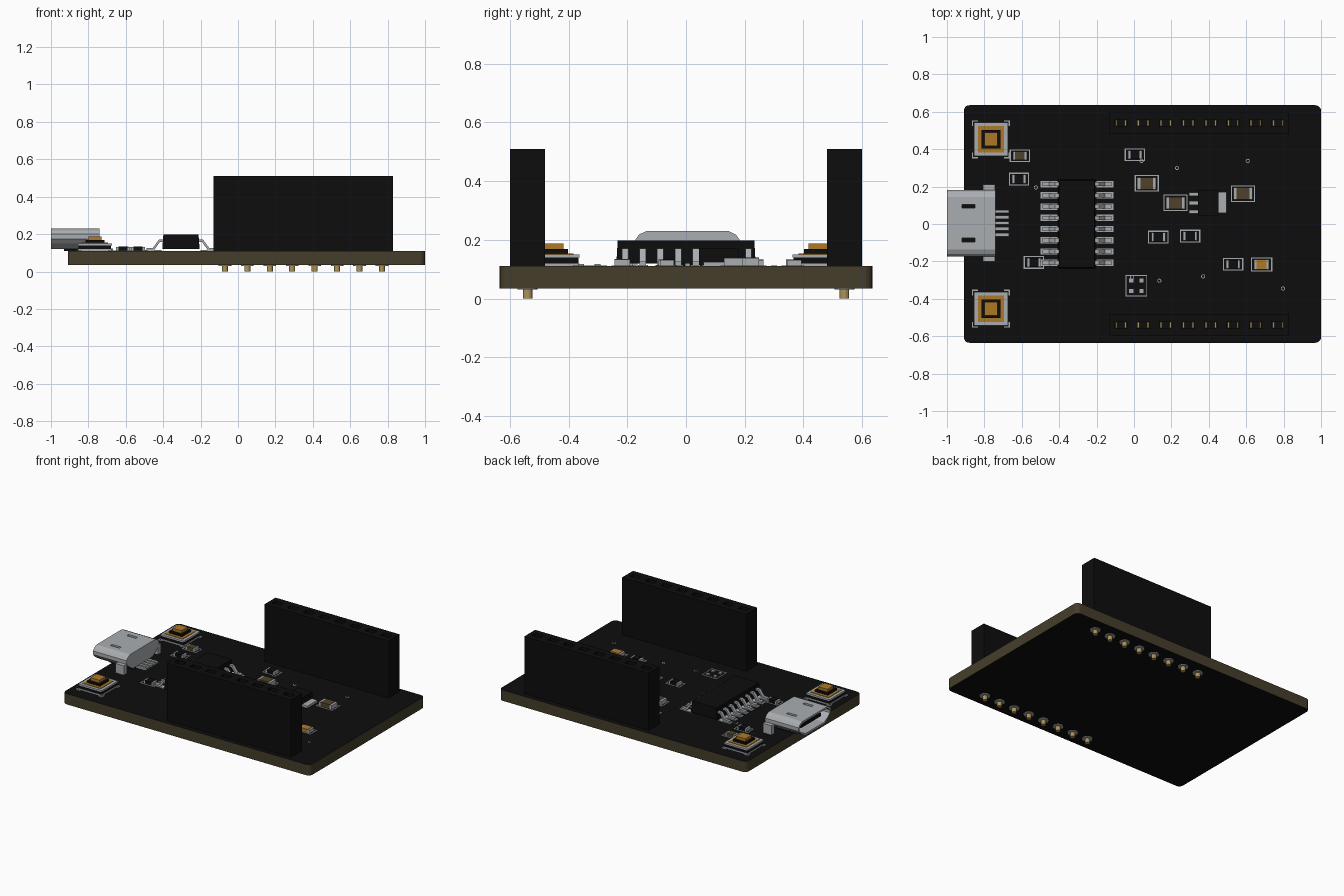
import bpy
import bmesh
from mathutils import Matrix, Vector

cube = bpy.data.objects.get("Cube")
if cube:
    bpy.data.objects.remove(cube, do_unlink=True)


def material(name, r, g, b):
    m = bpy.data.materials.new(name)
    m.use_nodes = True
    m.diffuse_color = (r, g, b, 1)
    m.node_tree.nodes["Principled BSDF"].inputs["Base Color"].default_value = (r, g, b, 1)
    return m


BLACK = material("black", .004, .004, .004)
OLIVE = material("olive board edge", .06, .048, .024)
SILVER = material("silver", .4, .42, .44)
AMBER = material("amber", .42, .19, .02)
BRASS = material("brass", .42, .29, .1)
BROWN = material("brown ceramic", .08, .055, .025)

TOP, UNDER = .11, .035      # board surfaces
SILK = .003                 # printed line thickness


def finish(name, bm, *mats):
    bmesh.ops.recalc_face_normals(bm, faces=bm.faces)
    mesh = bpy.data.meshes.new(name)
    bm.to_mesh(mesh)
    bm.free()
    ob = bpy.data.objects.new(name, mesh)
    bpy.context.collection.objects.link(ob)
    for m in mats:
        mesh.materials.append(m)
    return ob


def add_box(bm, x, y, z0, sx, sy, z1):
    """Box centred on x, y, reaching from z0 to z1."""
    mat = Matrix.Translation((x, y, (z0 + z1) / 2)) @ Matrix.Diagonal((sx, sy, z1 - z0, 1))
    return bmesh.ops.create_cube(bm, size=1, matrix=mat)["verts"]


def boxes(name, mat, items):
    bm = bmesh.new()
    for it in items:
        add_box(bm, *it)
    return finish(name, bm, mat)


def cylinders(name, mat, spots, radius, z0, z1, sides=16):
    bm = bmesh.new()
    for x, y in spots:
        bmesh.ops.create_cone(bm, cap_ends=True, segments=sides, radius1=radius, radius2=radius,
                              depth=z1 - z0, matrix=Matrix.Translation((x, y, (z0 + z1) / 2)))
    return finish(name, bm, mat)


def add_prism(bm, points, offset):
    face = bm.faces.new([bm.verts.new(p) for p in points])
    moved = bmesh.ops.extrude_face_region(bm, geom=[face])["geom"]
    bmesh.ops.translate(bm, vec=Vector(offset), verts=[v for v in moved if isinstance(v, bmesh.types.BMVert)])


def cut(ob, cutter):
    cutter.hide_render = True
    cutter.hide_viewport = True
    mod = ob.modifiers.new("cut", "BOOLEAN")
    mod.operation = "DIFFERENCE"
    mod.solver = "EXACT"
    mod.object = cutter


def outline(x, y, w, h, t=.006):
    """Four printed lines around a rectangle."""
    z = TOP + SILK
    return ([(x, y + s * h / 2, TOP, w + t, t, z) for s in (-1, 1)]
            + [(x + s * w / 2, y, TOP, t, h, z) for s in (-1, 1)])


# circuit board: black faces, olive rim
bm = bmesh.new()
add_box(bm, .045, 0, UNDER, 1.91, 1.27, TOP)
upright = [e for e in bm.edges if abs(e.verts[0].co.z - e.verts[1].co.z) > .01]
bmesh.ops.bevel(bm, geom=upright, offset=.03, segments=5, affect="EDGES", profile=.5)
bm.normal_update()
for f in bm.faces:
    f.material_index = 0 if abs(f.normal.z) > .5 else 1
finish("circuit_board", bm, BLACK, OLIVE)

# two tall socket headers with pins, solder pads and contacts
pin_x = [-.07 + .12 * i for i in range(8)]
HEAD = .51
for side, tag in ((-1, "front"), (1, "back")):
    y = side * .54
    header = boxes(tag + "_header", BLACK, [(.35, y, TOP, .96, .12, HEAD)])
    holes = boxes(tag + "_header_hole_cutter", BLACK,
                  [(x, y, HEAD - .15, .065, .04, HEAD + .1) for x in pin_x])
    cut(header, holes)
    boxes(tag + "_header_contacts", BRASS,
          [(x + s * .025, y, HEAD - .15, .01, .03, HEAD - .03) for x in pin_x for s in (-1, 1)])
    spots = [(x, y) for x in pin_x]
    cylinders(tag + "_solder_pads", SILVER, spots, .034, UNDER - .005, UNDER)
    cylinders(tag + "_header_pins", BRASS, spots, .016, 0, UNDER)

# socket shell: hollow rounded profile with two slots on top
UY = .005
half = [(.11, .12), (.155, .15), (.178, .175), (.178, .2), (.165, .218), (.14, .23)]


def shell_profile(x, inset):
    mid = .175
    ring = half + [(-a, b) for a, b in reversed(half)]
    return [(x, UY + a * (1 - inset * .5), mid + (b - mid) * (1 - inset * 2)) for a, b in ring]


bm = bmesh.new()
add_prism(bm, shell_profile(-1, 0), (.26, 0, 0))
shell = finish("socket_shell", bm, SILVER)
bm = bmesh.new()
add_prism(bm, shell_profile(-1.1, .12), (.31, 0, 0))
cut(shell, finish("socket_cavity_cutter", bm, SILVER))
cut(shell, boxes("socket_slot_cutter", SILVER,
                 [(-.885, UY + s * .09, .2, .07, .02, .3) for s in (-1, 1)]))
boxes("socket_tongue", BLACK, [(-.87, UY, .165, .2, .22, .185), (-.785, UY, .14, .01, .32, .21)])
boxes("socket_contacts", BRASS, [(-.89, UY + i * .03, .16, .14, .014, .165) for i in range(-2, 3)])
boxes("socket_wings", SILVER, [(-.775, UY + s * .188, TOP, .065, .036, .175) for s in (-1, 1)])
boxes("socket_base", BLACK, [(-.84, UY, TOP, .18, .2, .122)])
boxes("socket_solder_tails", SILVER,
      [(-.705, UY + i * .031, TOP, .075, .018, TOP + .012) for i in range(-2, 3)])

# push buttons: stack of shrinking square layers
layers = [("feet", SILVER, .18, TOP, .12), ("base", BLACK, .174, .12, .14),
          ("frame", SILVER, .18, .14, .15), ("plate", AMBER, .14, .15, .154),
          ("collar", BLACK, .1, .154, .168), ("cap", AMBER, .07, .168, .187)]
BX = -.765
for side, tag in ((-1, "front"), (1, "back")):
    y = side * .453
    for part, mat, w, z0, z1 in layers:
        boxes(f"{tag}_button_{part}", mat, [(BX, y, z0, w, w, z1)])
    marks = []
    for sx in (-1, 1):
        for sy in (-1, 1):
            marks.append((BX + sx * .085, y + sy * .098, TOP, .03, .007, TOP + SILK))
            marks.append((BX + sx * .098, y + sy * .085, TOP, .007, .03, TOP + SILK))
    boxes(tag + "_button_corner_marks", SILVER, marks)

# main chip with bent leads
CX = -.305
lead_y = [.213 - .06 * i for i in range(8)]
bm = bmesh.new()
body = add_box(bm, CX, 0, .12, .2, .475, .197)
for v in body:
    if v.co.z > .15:
        v.co.x = CX + (v.co.x - CX) * .94
        v.co.y *= .98
finish("main_chip", bm, BLACK)
bm = bmesh.new()
bend = [(.09, .17), (.118, .17), (.15, .127), (.185, .127),
        (.185, .115), (.143, .115), (.113, .158), (.09, .158)]
for s in (-1, 1):
    for y in lead_y:
        add_prism(bm, [(CX + s * a, y - .011, b) for a, b in bend], (0, .022, 0))
finish("main_chip_leads", bm, SILVER)
boxes("main_chip_pads", SILVER,
      [(CX + s * .15, y, TOP, .09, .034, TOP + .004) for s in (-1, 1) for y in lead_y])

# small two-ended parts: name, colour, places, large or small
chips = [("resistor", BLACK, .05, [(-.615, .24), (.005, .37), (.13, -.07), (.3, -.065),
                                   (.53, -.215), (-.535, -.205)]),
         ("small_capacitor", BROWN, .05, [(-.61, .365)]),
         ("large_capacitor", BROWN, .068, [(.068, .217), (.222, .113), (.583, .162)]),
         ("indicator_light", AMBER, .055, [(.682, -.217)])]
for name, mat, size, places in chips:
    high = TOP + size * .45
    boxes(name + "_bodies", mat, [(x, y, TOP, size, size * .95, high) for x, y in places])
    boxes(name + "_terminals", SILVER,
          [(x + s * size * .62, y, TOP, size * .25, size * .95, high - .002)
           for x, y in places for s in (-1, 1)])
    lines = []
    for x, y in places:
        lines += outline(x, y, size * 1.1 + .048, size * 1.1 + .008)
    boxes(name + "_outlines", SILVER, lines)

# voltage regulator with three legs and a tab
boxes("regulator_body", BLACK, [(.397, .112, TOP + .005, .11, .135, .17)])
boxes("regulator_legs", SILVER, [(.318, .112 + i * .047, TOP, .046, .02, .125) for i in (-1, 0, 1)])
boxes("regulator_tab", SILVER, [(.473, .115, TOP, .044, .11, .125)])

# four-pad footprint
PX, PY = .013, -.33
boxes("footprint_outline", SILVER, outline(PX, PY, .11, .11, .005))
boxes("footprint_pads", SILVER, [(PX + a * .028, PY + b * .028, TOP, .022, .02, TOP + .008)
                                 for a in (-1, 1) for b in (-1, 1)])

# plated through holes
vias = [(.04, .337), (.23, .3), (.608, .337), (-.525, .195),
        (.136, -.303), (.37, -.28), (.796, -.345), (-.01, -.285)]
cylinders("via_rings", SILVER, vias, .011, TOP, TOP + .002)
cylinders("via_holes", BLACK, vias, .007, TOP, TOP + .003)
